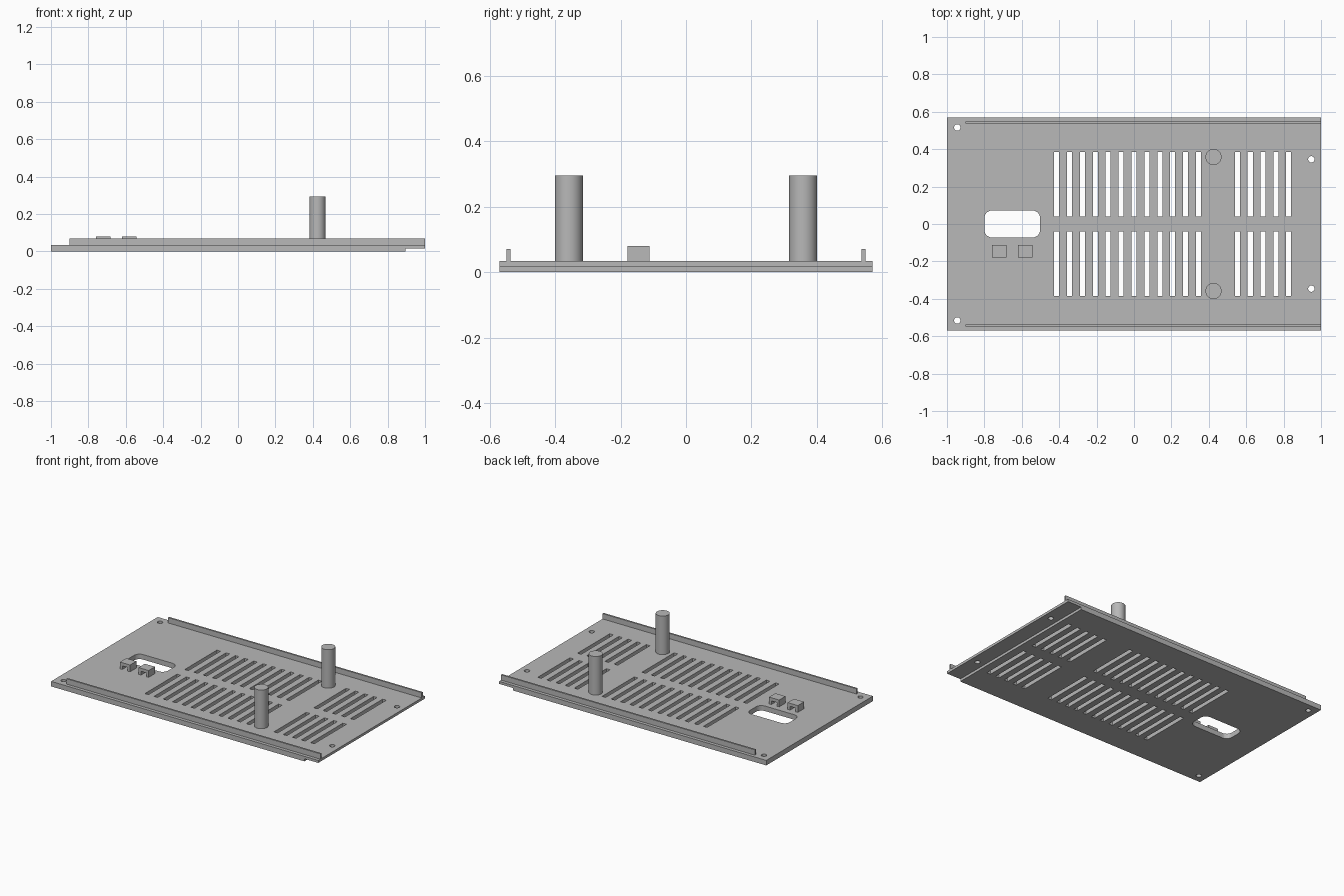
import bpy, bmesh, math
from mathutils import Matrix, Vector

cube = bpy.data.objects.get("Cube")
if cube:
    bpy.data.objects.remove(cube, do_unlink=True)

grey = bpy.data.materials.new("plain grey")
grey.use_nodes = True
colour = (0.48, 0.48, 0.48, 1)
grey.diffuse_color = colour
grey.node_tree.nodes["Principled BSDF"].inputs["Base Color"].default_value = colour

PLATE_TOP = 0.034
HALF_DEPTH = 0.57


def make_object(name, bm):
    bmesh.ops.recalc_face_normals(bm, faces=bm.faces)
    mesh = bpy.data.meshes.new(name)
    bm.to_mesh(mesh)
    bm.free()
    mesh.materials.append(grey)
    obj = bpy.data.objects.new(name, mesh)
    bpy.context.collection.objects.link(obj)
    return obj


def add_prism(bm, points, direction):
    face = bm.faces.new([bm.verts.new(p) for p in points])
    new = bmesh.ops.extrude_face_region(bm, geom=[face])["geom"]
    verts = [v for v in new if isinstance(v, bmesh.types.BMVert)]
    bmesh.ops.translate(bm, vec=direction, verts=verts)


def add_box(bm, low, high):
    low, high = Vector(low), Vector(high)
    matrix = Matrix.Translation((low + high) / 2) @ Matrix.Diagonal((*(high - low), 1))
    bmesh.ops.create_cube(bm, size=1, matrix=matrix)


def add_cylinder(bm, x, y, radius, low, high, sides):
    bmesh.ops.create_cone(bm, cap_ends=True, segments=sides, radius1=radius,
                          radius2=radius, depth=high - low,
                          matrix=Matrix.Translation((x, y, (low + high) / 2)))


def extrude_along_y(name, outline, y_low, y_high):
    bm = bmesh.new()
    add_prism(bm, [(x, y_low, z) for x, z in outline], (0, y_high - y_low, 0))
    return make_object(name, bm)


# Base plate with a thinner lip at its +x end
plate = extrude_along_y("base_plate", [
    (-1, 0), (0.896, 0), (0.896, 0.017), (1, 0.017), (1, PLATE_TOP), (-1, PLATE_TOP)],
    -HALF_DEPTH, HALF_DEPTH)

# Cutter: vent slots, screw holes and rounded window
bm = bmesh.new()
slot_xs = [-0.414 + 0.069 * i for i in range(12)] + [0.553 + 0.0685 * i for i in range(5)]
for x in slot_xs:
    for y in (-0.385, 0.041):
        add_box(bm, (x - 0.0135, y, -0.1), (x + 0.0135, y + 0.344, 0.1))
for x, y in ((-0.945, 0.516), (0.948, 0.346)):
    for side in (-1, 1):
        add_cylinder(bm, x, side * y, 0.017, -0.1, 0.1, 24)
corner = 0.04
window = []
for i, (sx, sy) in enumerate(((1, 1), (-1, 1), (-1, -1), (1, -1))):
    for step in range(7):
        a = math.pi / 2 * (i + step / 6)
        window.append((-0.651 + sx * (0.149 - corner) + corner * math.cos(a),
                       sy * (0.072 - corner) + corner * math.sin(a), -0.1))
add_prism(bm, window, (0, 0, 0.2))
cutter = make_object("opening_cutter", bm)
cutter.hide_render = True

# Cut the openings and bake the result
cut = plate.modifiers.new("openings", 'BOOLEAN')
cut.operation = 'DIFFERENCE'
cut.solver = 'EXACT'
cut.object = cutter
depsgraph = bpy.context.evaluated_depsgraph_get()
plate.data = bpy.data.meshes.new_from_object(plate.evaluated_get(depsgraph))
plate.modifiers.clear()
bpy.data.objects.remove(cutter, do_unlink=True)

# Side rails and posts, mirrored front to back
for side, label in ((-1, "front"), (1, "back")):
    bm = bmesh.new()
    add_box(bm, (-0.9, side * 0.542 - 0.006, PLATE_TOP), (1, side * 0.542 + 0.006, 0.07))
    make_object(label + "_rail", bm)

    bm = bmesh.new()
    add_cylinder(bm, 0.425, side * 0.358, 0.043, PLATE_TOP, 0.295, 48)
    post = make_object(label + "_post", bm)
    bpy.ops.object.select_all(action='DESELECT')
    post.select_set(True)
    bpy.context.view_layer.objects.active = post
    bpy.ops.object.shade_smooth_by_angle(angle=math.radians(30))

# Bridge-shaped cable clips
for x, label in ((-0.721, "right"), (-0.581, "left")):
    outer, inner, roof, top = 0.038, 0.02, 0.059, 0.08
    extrude_along_y(label + "_cable_clip", [
        (x - outer, PLATE_TOP), (x - inner, PLATE_TOP), (x - inner, roof),
        (x + inner, roof), (x + inner, PLATE_TOP), (x + outer, PLATE_TOP),
        (x + outer, top), (x - outer, top)], -0.179, -0.112)
